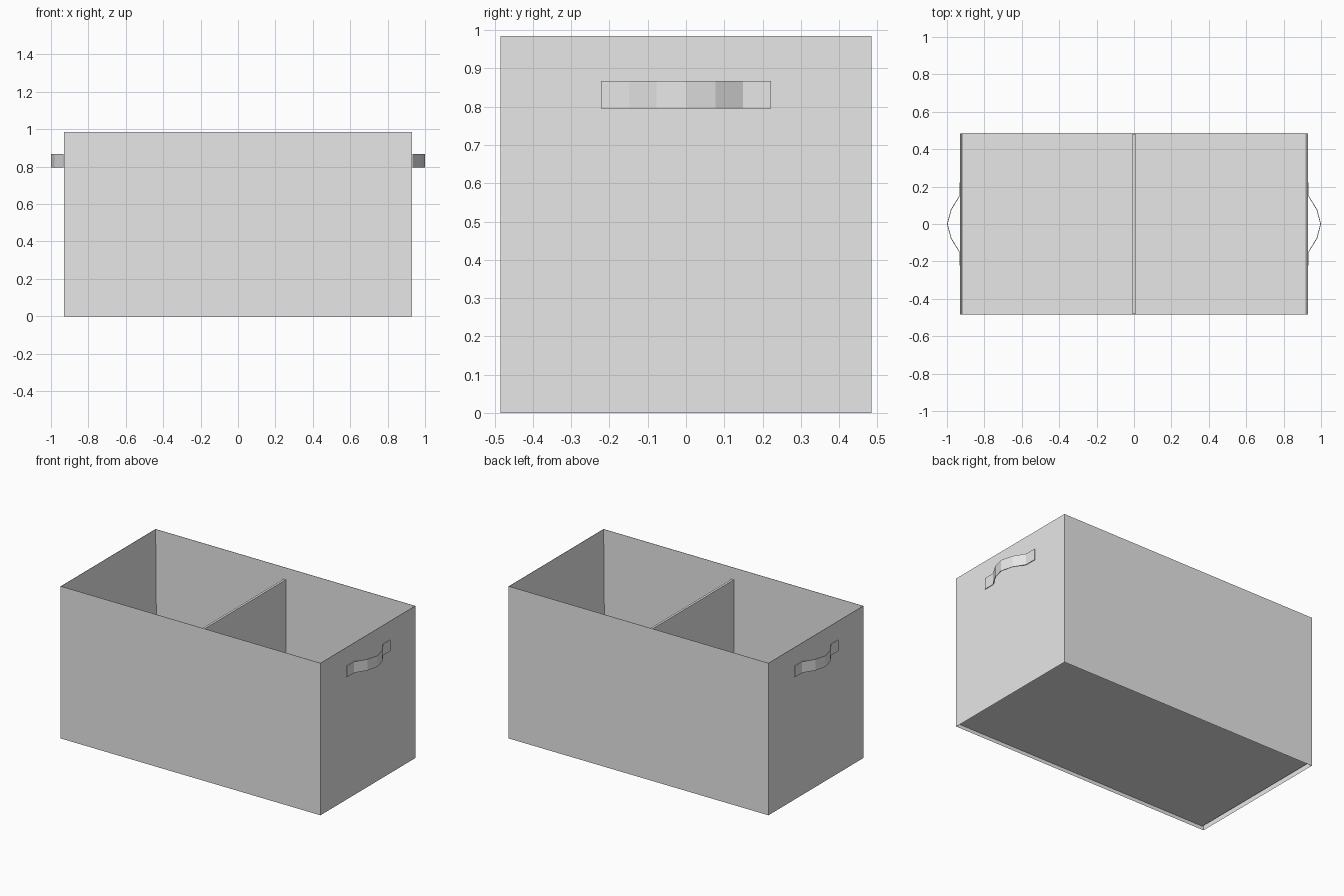
import bpy
import bmesh

if "Cube" in bpy.data.objects:
    bpy.data.objects.remove(bpy.data.objects["Cube"], do_unlink=True)

grey = bpy.data.materials.new("grey fabric")
grey.use_nodes = True
colour = (0.8, 0.8, 0.8, 1)
grey.diffuse_color = colour
grey.node_tree.nodes["Principled BSDF"].inputs["Base Color"].default_value = colour

HALF_X, HALF_Y, HEIGHT = 0.93, 0.485, 0.985
FLOOR_X, FLOOR_Y, FLOOR_Z = 0.917, 0.48, 0.02


def finish(name, bm):
    mesh = bpy.data.meshes.new(name)
    bm.to_mesh(mesh)
    bm.free()
    mesh.materials.append(grey)
    obj = bpy.data.objects.new(name, mesh)
    bpy.context.collection.objects.link(obj)
    return obj


def ring(bm, x, y, z):
    return [bm.verts.new((sx * x, sy * y, z))
            for sx, sy in ((-1, -1), (1, -1), (1, 1), (-1, 1))]


# Open bin: straight outer walls, thin rim, slightly tapered lining, raised floor
bm = bmesh.new()
rings = [ring(bm, HALF_X, HALF_Y, 0),
         ring(bm, HALF_X, HALF_Y, HEIGHT),
         ring(bm, HALF_X - 0.002, HALF_Y - 0.002, HEIGHT),
         ring(bm, FLOOR_X, FLOOR_Y, FLOOR_Z)]
for low, high in zip(rings, rings[1:]):
    for i in range(4):
        j = (i + 1) % 4
        bm.faces.new((low[i], low[j], high[j], high[i]))
bm.faces.new(rings[-1])
finish("bin_shell", bm)

# Central divider, a little lower than the rim
bm = bmesh.new()
bmesh.ops.create_cube(bm, size=1)
top = 0.91
for v in bm.verts:
    v.co.x *= 0.015
    v.co.y *= 2 * FLOOR_Y
    v.co.z = top if v.co.z > 0 else FLOOR_Z
finish("divider", bm)

# Bowed strap handles with flat end tabs
strap = [(0.934, -0.222), (0.934, -0.148), (0.978, -0.076), (0.998, 0),
         (0.978, 0.076), (0.934, 0.148), (0.934, 0.222)]
for side, name in ((1, "left_handle"), (-1, "right_handle")):
    bm = bmesh.new()
    columns = [[bm.verts.new((side * x, side * y, z)) for z in (0.795, 0.867)]
               for x, y in strap]
    for a, b in zip(columns, columns[1:]):
        bm.faces.new((a[0], b[0], b[1], a[1]))
    handle = finish(name, bm)
    thickness = handle.modifiers.new("strap thickness", "SOLIDIFY")
    thickness.thickness = 0.004
    thickness.offset = 0
